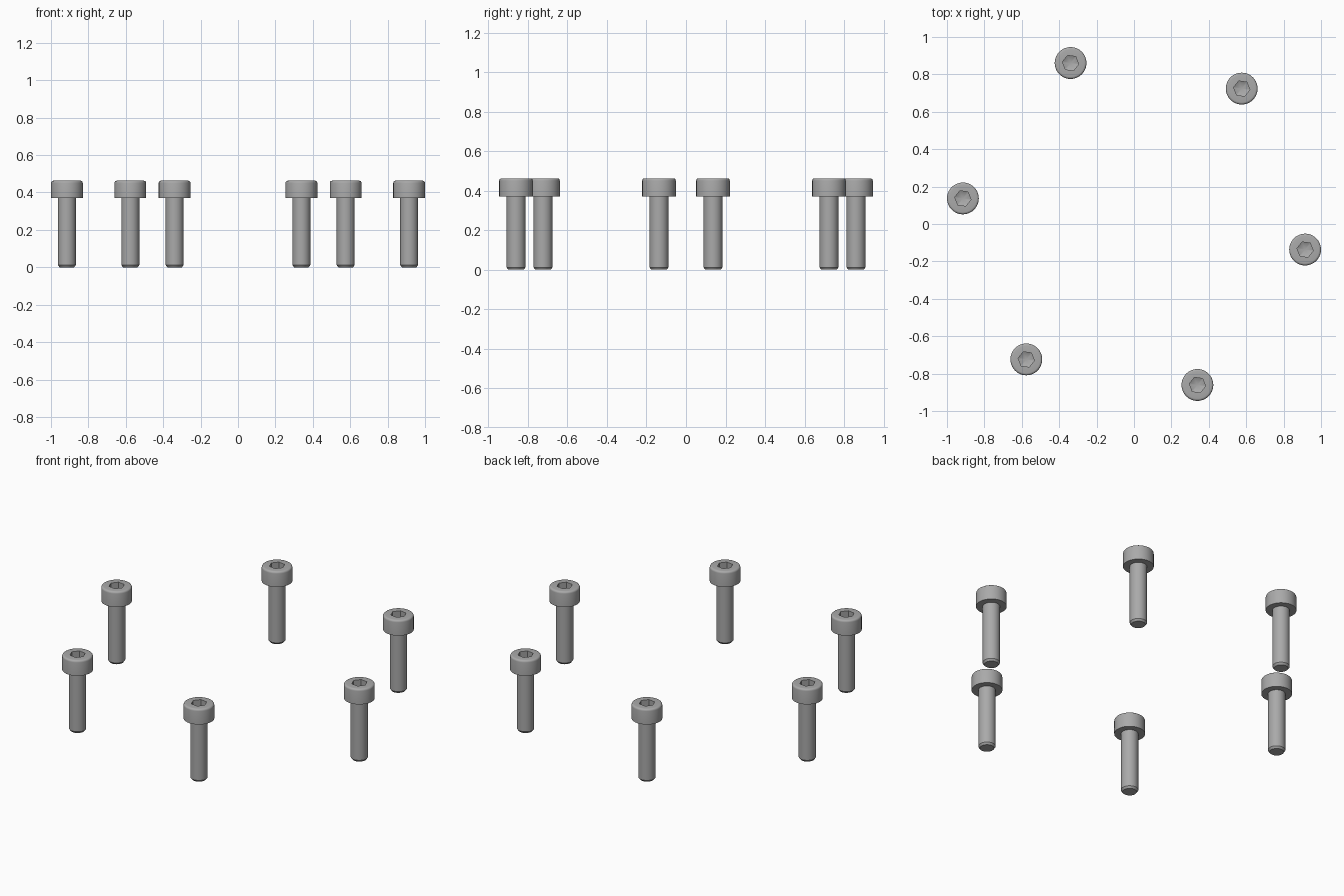
import bpy, bmesh
from math import cos, sin, pi, radians

if "Cube" in bpy.data.objects:
    bpy.data.objects.remove(bpy.data.objects["Cube"], do_unlink=True)

SEG = 48
CIRCLE_RADIUS = 0.925
START = radians(-8.5)

steel = bpy.data.materials.new("steel grey")
steel.use_nodes = True
colour = (0.4, 0.4, 0.4, 1)
steel.diffuse_color = colour
steel.node_tree.nodes["Principled BSDF"].inputs["Base Color"].default_value = colour


def hex_radius(apothem, angle):
    """Distance from centre to the side of a hexagon with a corner at angle 0."""
    return apothem / cos(angle % (pi / 3) - pi / 6)


# Profile from the tip up to the socket floor: radius, height, hexagonal or round
profile = [
    (0.039, 0.0, False), (0.048, 0.012, False), (0.048, 0.37, False),
    (0.085, 0.37, False),
]
# Rounded upper rim of the head
for i in range(5):
    a = i * pi / 8
    profile.append((0.073 + 0.012 * cos(a), 0.451 + 0.012 * sin(a), False))
# Hexagonal socket
profile += [(0.038, 0.463, True), (0.038, 0.415, True)]


def screw_mesh():
    bm = bmesh.new()
    rings = []
    for radius, z, is_hex in profile:
        ring = []
        for i in range(SEG):
            a = 2 * pi * i / SEG
            r = hex_radius(radius, a) if is_hex else radius
            ring.append(bm.verts.new((r * cos(a), r * sin(a), z)))
        rings.append(ring)
    for low, high in zip(rings, rings[1:]):
        for i in range(SEG):
            j = (i + 1) % SEG
            bm.faces.new((low[i], low[j], high[j], high[i]))
    # Flat tip and conical socket floor
    bm.faces.new(rings[0][::-1])
    floor = bm.verts.new((0, 0, 0.395))
    for i in range(SEG):
        bm.faces.new((rings[-1][i], rings[-1][(i + 1) % SEG], floor))
    bmesh.ops.recalc_face_normals(bm, faces=bm.faces)
    mesh = bpy.data.meshes.new("socket_screw")
    bm.to_mesh(mesh)
    bm.free()
    mesh.materials.append(steel)
    return mesh


# Six screws standing on a circle
mesh = screw_mesh()
bpy.ops.object.select_all(action="DESELECT")
for k in range(6):
    a = START + k * pi / 3
    screw = bpy.data.objects.new(f"socket_screw_{k + 1}", mesh)
    screw.location = (CIRCLE_RADIUS * cos(a), CIRCLE_RADIUS * sin(a), 0)
    screw.rotation_euler.z = a
    bpy.context.collection.objects.link(screw)
first = bpy.data.objects["socket_screw_1"]
first.select_set(True)
bpy.context.view_layer.objects.active = first
bpy.ops.object.shade_smooth_by_angle(angle=radians(30))
